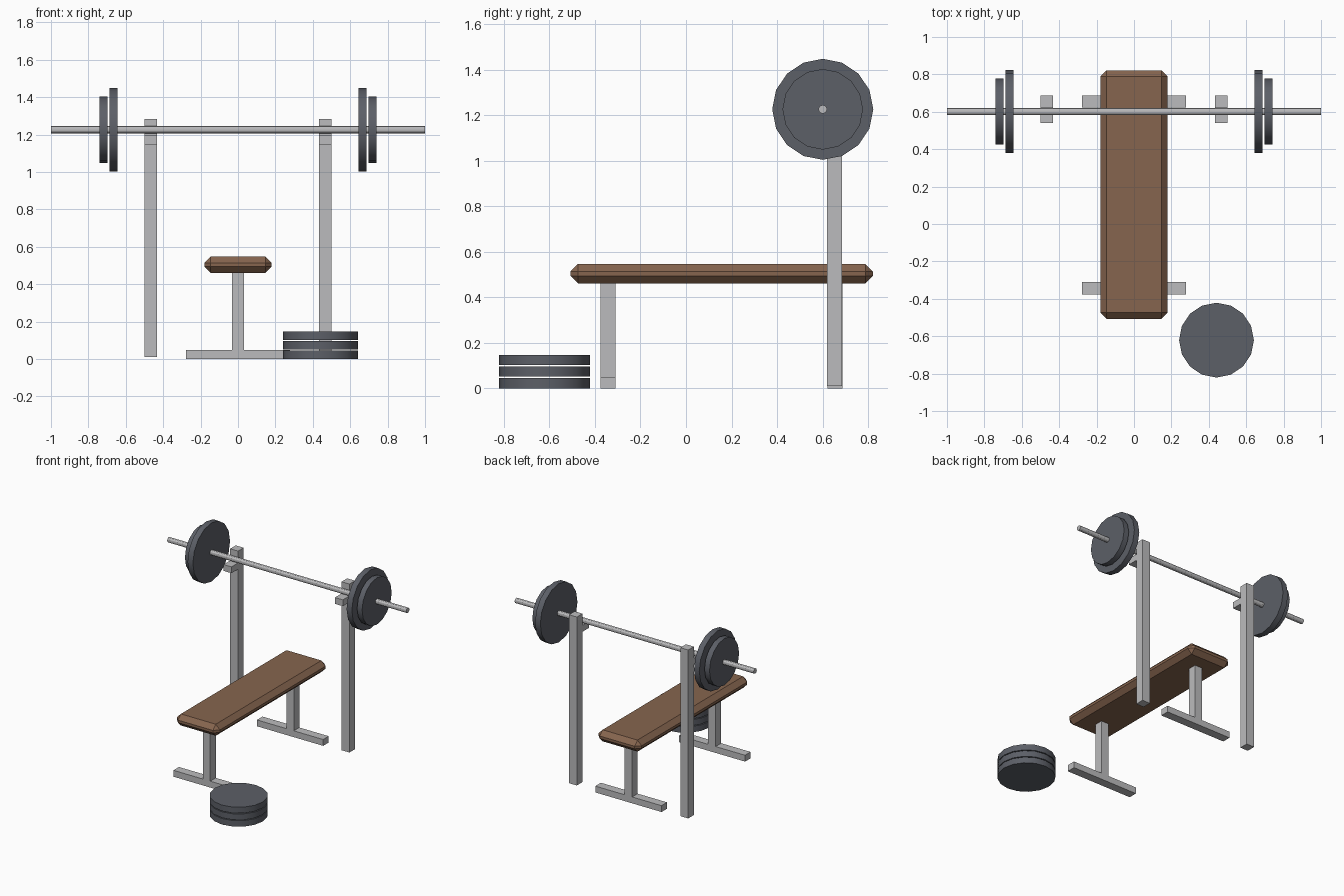
import bpy
import math

cube = bpy.data.objects.get("Cube")
if cube:
    bpy.data.objects.remove(cube, do_unlink=True)


def make_material(name, rgb):
    mat = bpy.data.materials.new(name)
    mat.use_nodes = True
    color = (*rgb, 1)
    mat.diffuse_color = color
    mat.node_tree.nodes["Principled BSDF"].inputs["Base Color"].default_value = color
    return mat


steel = make_material("light steel", (0.5, 0.5, 0.51))
iron = make_material("dark iron", (0.107, 0.115, 0.136))
leather = make_material("brown leather", (0.24, 0.13, 0.077))


def box(name, low, high, mat, bevel=0):
    """Box between two opposite corners, optionally chamfered."""
    center = [(a + b) / 2 for a, b in zip(low, high)]
    bpy.ops.mesh.primitive_cube_add(size=1, location=center)
    obj = bpy.context.object
    obj.name = name
    obj.scale = [b - a for a, b in zip(low, high)]
    bpy.ops.object.transform_apply(location=False, rotation=False, scale=True)
    obj.data.materials.append(mat)
    if bevel:
        mod = obj.modifiers.new("Chamfer", "BEVEL")
        mod.width = bevel
        mod.segments = 1
    return obj


def cylinder(name, center, radius, length, sides, mat, along_x=False):
    """Smooth-sided cylinder standing on z or lying along x."""
    turn = (0, math.pi / 2, 0) if along_x else (0, 0, 0)
    bpy.ops.mesh.primitive_cylinder_add(vertices=sides, radius=radius, depth=length,
                                        location=center, rotation=turn)
    obj = bpy.context.object
    obj.name = name
    obj.data.materials.append(mat)
    bpy.ops.object.shade_smooth_by_angle()
    return obj


# Padded bench
box("bench_pad", (-0.18, -0.508, 0.46), (0.18, 0.822, 0.547), leather, bevel=0.034)

# T-shaped bench legs
for end, y in (("front", -0.343), ("rear", 0.655)):
    box(end + "_foot", (-0.277, y - 0.033, 0), (0.277, y + 0.033, 0.048), steel)
    box(end + "_leg", (-0.031, y - 0.033, 0.048), (0.031, y + 0.033, 0.465), steel)

# Barbell
BAR_Y, BAR_Z = 0.601, 1.226
cylinder("bar", (0, BAR_Y, BAR_Z), 0.019, 2, 12, steel, along_x=True)

# Uprights, bar rests and mounted plates on both sides
for side, s in (("left", 1), ("right", -1)):
    x = s * 0.466
    box(side + "_upright", (x - 0.033, 0.619, 0.01), (x + 0.033, 0.686, 1.284), steel)
    box(side + "_bar_rest", (x - 0.033, 0.54, 1.147), (x + 0.033, 0.619, 1.195), steel)
    cylinder(side + "_large_plate", (s * 0.665, BAR_Y, BAR_Z), 0.222, 0.044, 16, iron, along_x=True)
    cylinder(side + "_small_plate", (s * 0.72, BAR_Y, BAR_Z), 0.177, 0.042, 16, iron, along_x=True)

# Spare plates stacked on the floor
for i in range(3):
    cylinder(f"spare_plate_{i + 1}", (0.441, -0.621, 0.0225 + i * 0.051), 0.2, 0.045, 16, iron)
